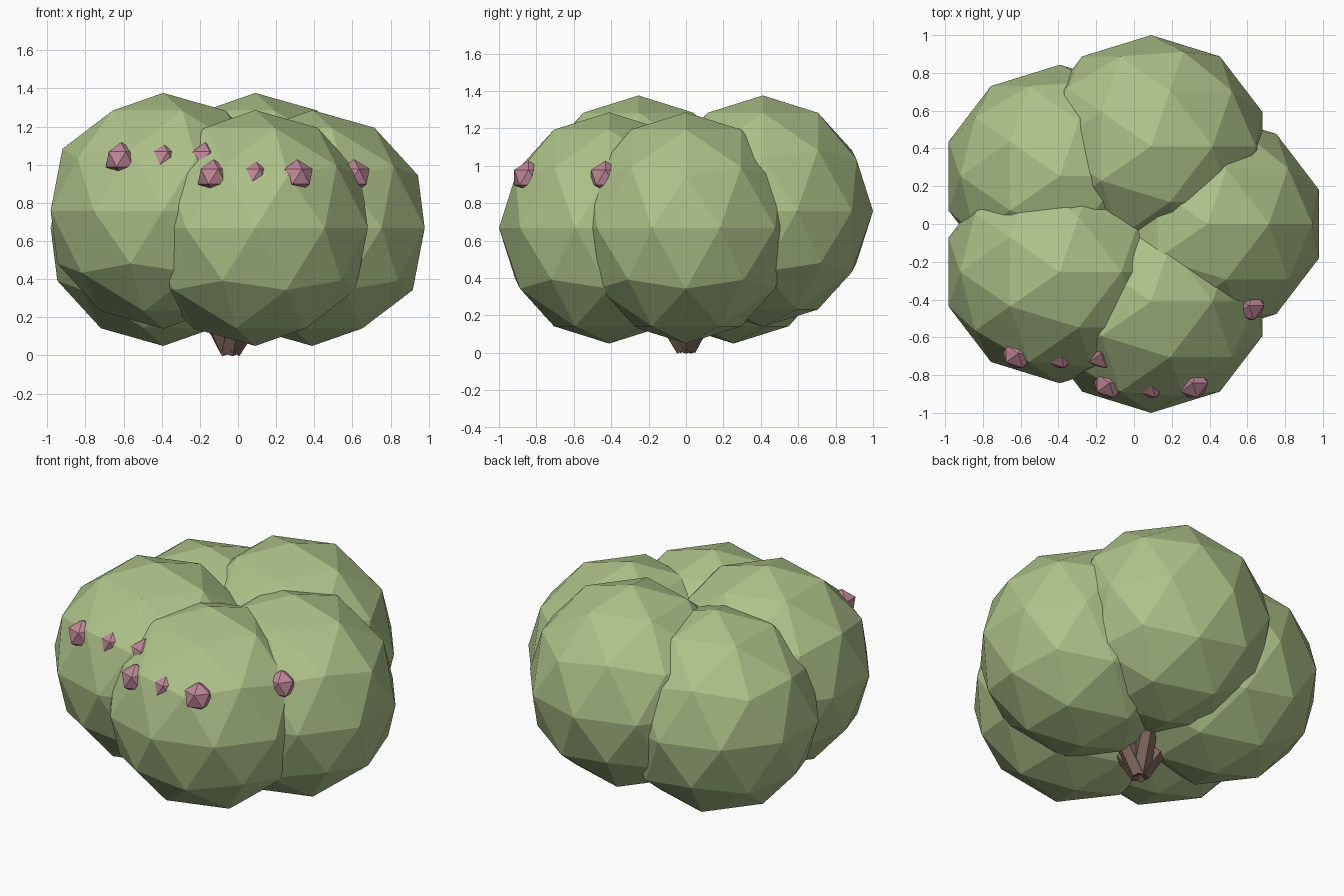
import bpy
from math import cos, sin, radians
from mathutils import Vector

if "Cube" in bpy.data.objects:
    bpy.data.objects.remove(bpy.data.objects["Cube"])


def material(name, rgb):
    m = bpy.data.materials.new(name)
    m.diffuse_color = (*rgb, 1)
    m.use_nodes = True
    m.node_tree.nodes["Principled BSDF"].inputs["Base Color"].default_value = m.diffuse_color
    return m


GREEN = material("leaf_green", (0.42, 0.54, 0.25))
PINK = material("flower_pink", (0.52, 0.24, 0.31))
BROWN = material("stem_brown", (0.20, 0.13, 0.10))


def ball(name, loc, scale, subdivisions, mat):
    bpy.ops.mesh.primitive_ico_sphere_add(subdivisions=subdivisions, radius=1, location=loc)
    ob = bpy.context.object
    ob.name = name
    ob.scale = scale
    ob.data.materials.append(mat)


def branch(name, start, end, r1, r2):
    start, end = Vector(start), Vector(end)
    d = end - start
    bpy.ops.mesh.primitive_cone_add(vertices=6, radius1=r1, radius2=r2,
                                    depth=d.length, location=(start + end) / 2)
    ob = bpy.context.object
    ob.name = name
    ob.rotation_euler = d.to_track_quat('Z', 'Y').to_euler()
    ob.data.materials.append(BROWN)


CX, RING = -0.043, 0.432
for i in range(5):
    a = radians(72 * i)
    x, y = CX + RING * cos(a), RING * sin(a)
    z = 0.758 if i % 2 else 0.668

    # Leafy lobe, alternating low and high around the ring
    ball(f"leaf_lobe_{i + 1}", (x, y, z), (0.62, 0.589, 0.618), 2, GREEN)

    # Branch leaning from the base into its lobe
    branch(f"branch_{i + 1}", (CX, 0, 0.03), (x, y, z), 0.06, 0.04)

    # Row of blossoms across the front-facing lobes
    if i in (0, 3, 4):
        for k, dx in enumerate((-0.22, 0, 0.22)):
            ball(f"blossom_{i + 1}_{k + 1}", (x + dx, y - 0.431, z + 0.27),
                 (0.09, 0.09, 0.09), 1, PINK)
